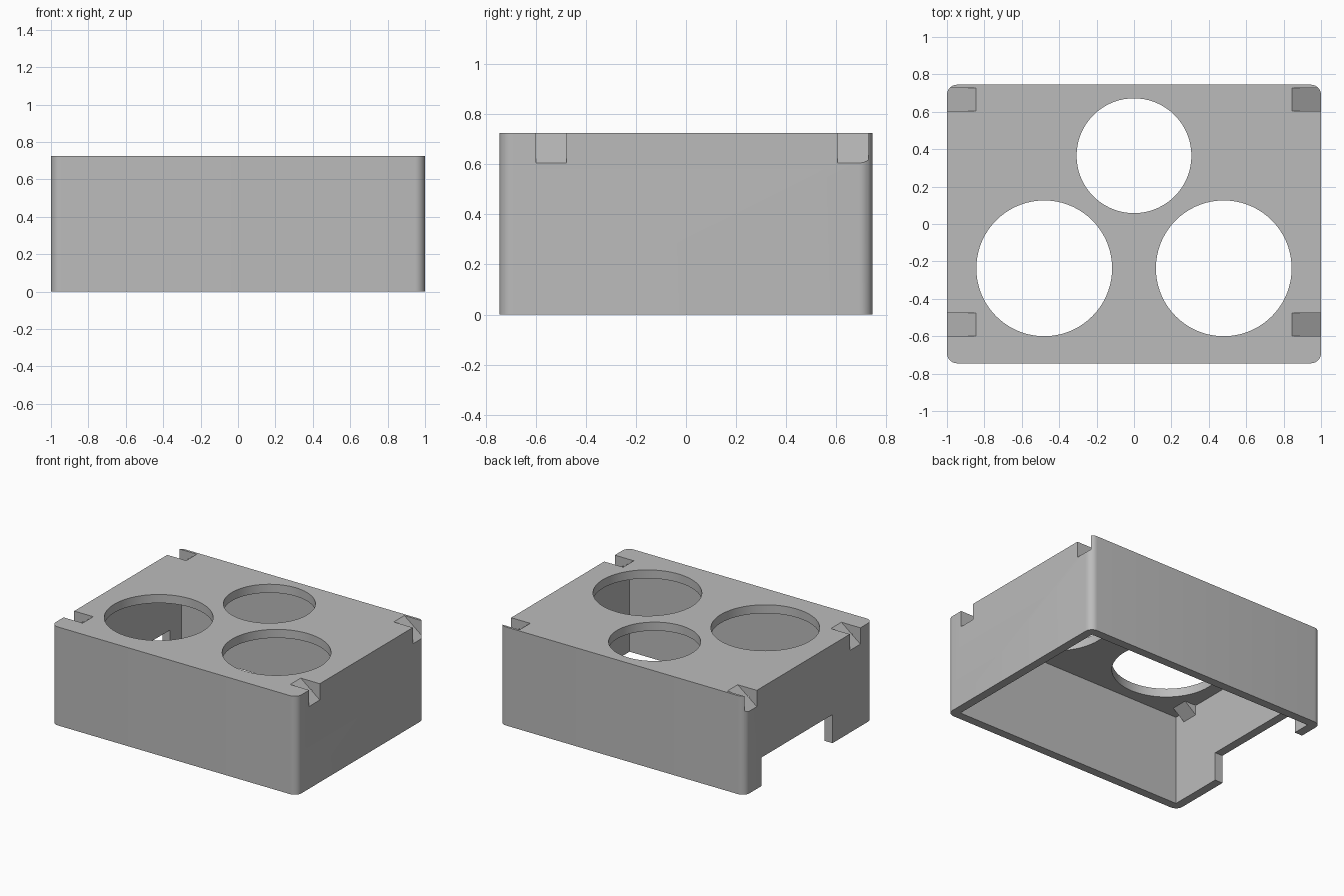
import bpy, bmesh, math
from mathutils import Vector

if "Cube" in bpy.data.objects:
    bpy.data.objects.remove(bpy.data.objects["Cube"], do_unlink=True)

W, D, H = 1.0, 0.745, 0.725      # half width, half depth, height
WALL, RADIUS = 0.063, 0.055
SLOPE = 0.774                    # fall of the corner ramps
RAMP_X = 0.845

grey = bpy.data.materials.new("plain grey")
grey.use_nodes = True
grey.diffuse_color = (0.5, 0.5, 0.5, 1)
grey.node_tree.nodes["Principled BSDF"].inputs["Base Color"].default_value = (0.5, 0.5, 0.5, 1)


def prism(name, outline, direction):
    """Solid made by extruding a closed 3D outline along a direction."""
    bm = bmesh.new()
    face = bm.faces.new([bm.verts.new(p) for p in outline])
    new = bmesh.ops.extrude_face_region(bm, geom=[face])["geom"]
    verts = [v for v in new if isinstance(v, bmesh.types.BMVert)]
    bmesh.ops.translate(bm, verts=verts, vec=Vector(direction))
    bmesh.ops.recalc_face_normals(bm, faces=bm.faces)
    mesh = bpy.data.meshes.new(name)
    bm.to_mesh(mesh)
    bm.free()
    mesh.materials.append(grey)
    obj = bpy.data.objects.new(name, mesh)
    bpy.context.collection.objects.link(obj)
    return obj


def box(name, x0, x1, y0, y1, z0, z1):
    return prism(name, [(x0, y0, z0), (x1, y0, z0), (x1, y1, z0), (x0, y1, z0)], (0, 0, z1 - z0))


def arc(cx, cy, r, start, sweep, steps):
    return [(cx + r * math.cos(start + sweep * i / steps),
             cy + r * math.sin(start + sweep * i / steps)) for i in range(steps + 1)]


def combine(target, tool, operation):
    """Apply a boolean and discard the tool."""
    mod = target.modifiers.new(tool.name, "BOOLEAN")
    mod.operation, mod.solver, mod.object = operation, "EXACT", tool
    bpy.context.view_layer.objects.active = target
    bpy.ops.object.modifier_apply(modifier=mod.name)
    bpy.data.objects.remove(tool, do_unlink=True)


# Outer block with rounded upright corners
outline = []
for i, (sx, sy) in enumerate([(1, 1), (-1, 1), (-1, -1), (1, -1)]):
    outline += arc(sx * (W - RADIUS), sy * (D - RADIUS), RADIUS, i * math.pi / 2, math.pi / 2, 8)
housing = prism("housing", [(x, y, 0) for x, y in outline], (0, 0, H))

# Hollow underside
combine(housing, box("cavity", WALL - W, W - WALL, WALL - D, D - WALL, -0.1, H - WALL), "DIFFERENCE")

# Three round openings in the top plate
for x, y, r in [(0, 0.365, 0.307), (-0.48, -0.237, 0.363), (0.48, -0.237, 0.363)]:
    ring = arc(x, y, r, 0, 2 * math.pi, 72)[:-1]
    combine(housing, prism("round_opening", [(a, b, H - 0.15) for a, b in ring], (0, 0, 0.3)), "DIFFERENCE")

# Opening at the bottom of the right wall
combine(housing, box("side_opening", -W - 0.1, -W + 0.1, -0.275, 0.55, -0.1, 0.21), "DIFFERENCE")


# Ramped notches with a sloped support below each
def ramp_outline(side, y, x0, x1, z_top, drop):
    def height(x):
        return H - drop - (x - RAMP_X) * SLOPE
    return [(side * x0, y, height(x0)), (side * x1, y, z_top), (side * x1, y, height(x1))]


for side in (1, -1):
    for y0, y1 in [(-0.6, -0.477), (0.605, 0.728)]:
        span = (0, y1 - y0, 0)
        top = H - WALL - (0.8 - RAMP_X) * SLOPE
        combine(housing, prism("ramp_support", ramp_outline(side, y0, 0.8, 0.96, top, WALL), span), "UNION")
        top = H - (0.8 - RAMP_X) * SLOPE
        combine(housing, prism("ramp_notch", ramp_outline(side, y0, 0.8, 1.05, top, 0), span), "DIFFERENCE")

# Smooth round walls, crisp edges
bpy.ops.object.select_all(action="DESELECT")
housing.select_set(True)
bpy.context.view_layer.objects.active = housing
bpy.ops.object.shade_smooth_by_angle(angle=math.radians(30))
